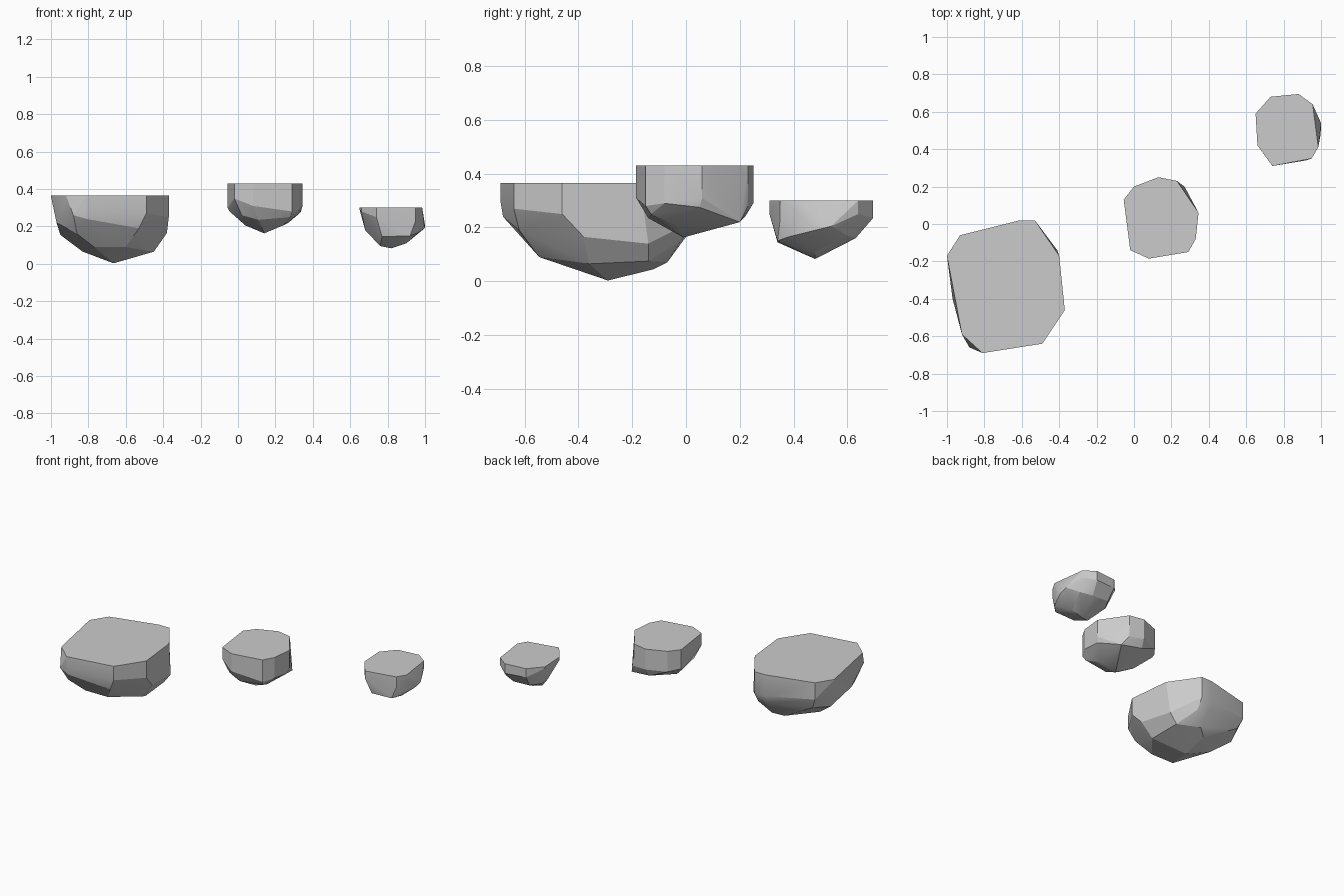
import bpy, bmesh, math

def rock(name, top, rim, lower):
    """Flat-topped faceted boulder: rim = (x, y, wall bottom z), lower = underside points."""
    bm = bmesh.new()
    for x, y, z in rim:
        bm.verts.new((x, y, top))
        bm.verts.new((x, y, z))
    for p in lower:
        bm.verts.new(p)
    res = bmesh.ops.convex_hull(bm, input=bm.verts[:])
    loose = [v for v in bm.verts if not v.link_faces]
    bmesh.ops.delete(bm, geom=loose, context='VERTS')
    # merge nearly coplanar triangles into broad facets
    bmesh.ops.dissolve_limit(bm, angle_limit=math.radians(4),
                             verts=bm.verts[:], edges=bm.edges[:])
    bmesh.ops.recalc_face_normals(bm, faces=bm.faces[:])
    me = bpy.data.meshes.new(name)
    bm.to_mesh(me)
    bm.free()
    ob = bpy.data.objects.new(name, me)
    bpy.context.collection.objects.link(ob)
    bpy.context.view_layer.objects.active = ob
    ob.select_set(True)
    bpy.ops.object.shade_smooth_by_angle(angle=math.radians(20))
    ob.select_set(False)

# large boulder, front left
rock("large_rock", 0.365,
     [(-1.0, -.17, .36), (-.93, -.06, .25), (-.61, .02, .22), (-.53, .02, .22),
      (-.40, -.17, .24), (-.37, -.46, .25), (-.49, -.64, .27), (-.81, -.69, .30),
      (-.92, -.59, .36)],
     [(-.88, -.66, .26), (-.81, -.68, .24), (-.97, -.40, .22), (-.95, -.20, .155),
      (-.90, -.08, .18), (-.61, .0, .165), (-.53, -.02, .15), (-.41, -.14, .14),
      (-.38, -.38, .165), (-.53, -.62, .19), (-.86, -.60, .16), (-.77, -.545, .09),
      (-.60, -.545, .09), (-.45, -.36, .065), (-.46, -.14, .075), (-.60, -.07, .07),
      (-.66, -.12, .045), (-.83, -.26, .065), (-.665, -.29, .003)])

# middle boulder
rock("middle_rock", 0.43,
     [(-.055, .13, .30), (0, .20, .29), (.13, .25, .29), (.23, .23, .28),
      (.345, .06, .31), (.33, -.08, .29), (.29, -.15, .28), (.08, -.185, .31),
      (-.02, -.14, .35)],
     [(-.045, .12, .28), (.04, .04, .205), (.14, -.01, .163), (.20, .10, .195),
      (.27, .20, .22), (.12, .22, .24), (.28, -.13, .25), (.24, -.03, .205),
      (.11, -.14, .235), (.02, -.12, .26), (.335, .05, .275)])

# small boulder, back right
rock("small_rock", 0.30,
     [(.65, .59, .29), (.73, .68, .24), (.88, .695, .235), (.955, .64, .25),
      (.985, .41, .26), (.95, .35, .23), (.74, .31, .25), (.66, .42, .28)],
     [(1.0, .54, .205), (.998, .48, .19), (.96, .38, .165), (.92, .34, .15),
      (.77, .34, .145), (.67, .56, .235), (.68, .52, .18), (.70, .56, .16),
      (.77, .42, .11), (.76, .46, .095), (.82, .48, .083), (.90, .48, .11),
      (.86, .63, .16), (.74, .63, .165), (.94, .60, .17)])
